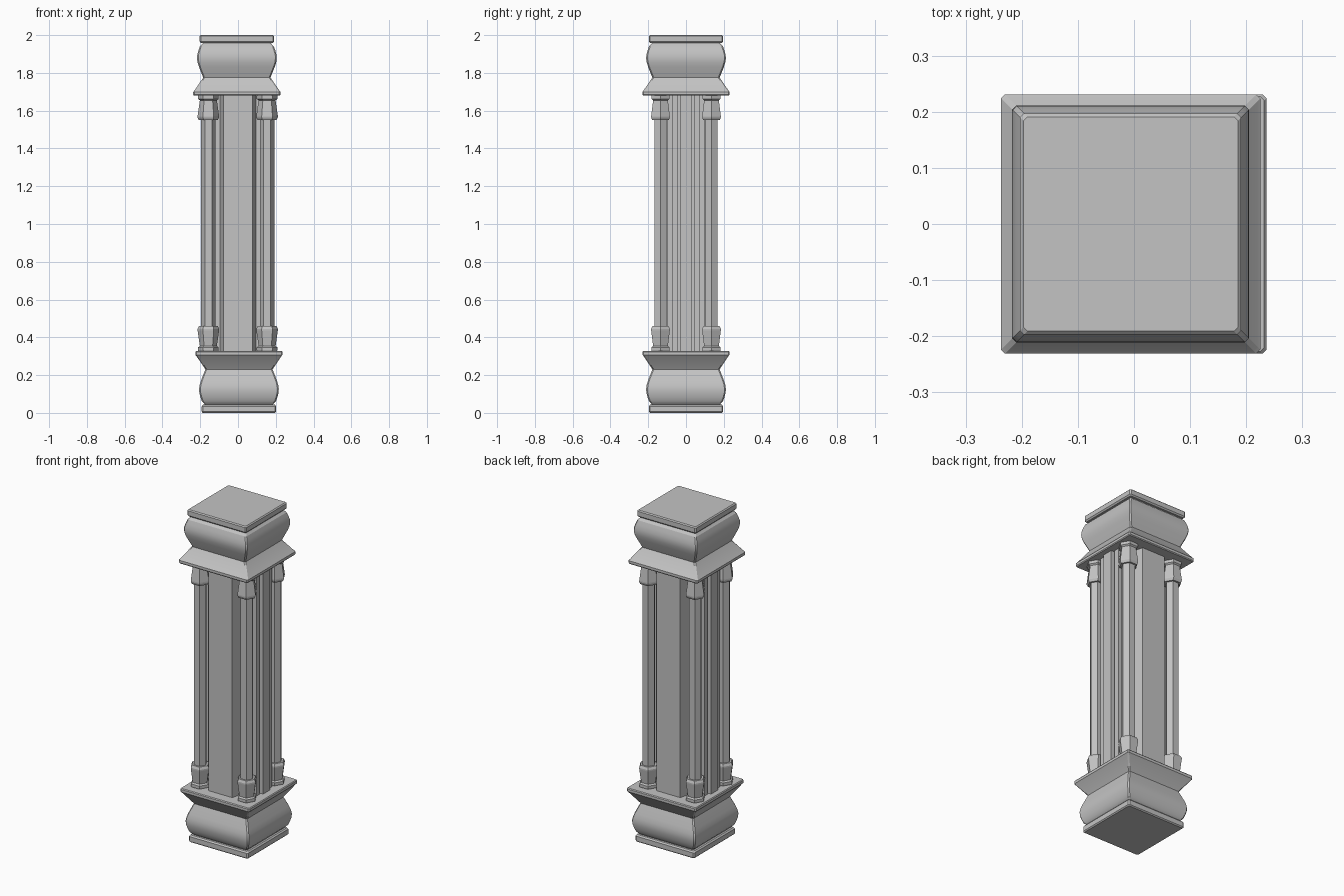
import bpy
import bmesh
from math import cos, sin, pi, radians

if "Cube" in bpy.data.objects:
    bpy.data.objects.remove(bpy.data.objects["Cube"])

stone = bpy.data.materials.new("grey stone")
stone.use_nodes = True
colour = (0.55, 0.55, 0.55, 1)
stone.diffuse_color = colour
stone.node_tree.nodes["Principled BSDF"].inputs["Base Color"].default_value = colour


def loft(name, rings, smooth=False):
    """Bridge matching closed rings of points and cap both ends."""
    bm = bmesh.new()
    loops = [[bm.verts.new(p) for p in ring] for ring in rings]
    n = len(loops[0])
    for a, b in zip(loops, loops[1:]):
        for i in range(n):
            j = (i + 1) % n
            bm.faces.new((a[i], a[j], b[j], b[i]))
    bm.faces.new(loops[0])
    bm.faces.new(loops[-1])
    bmesh.ops.recalc_face_normals(bm, faces=bm.faces)
    mesh = bpy.data.meshes.new(name)
    bm.to_mesh(mesh)
    bm.free()
    mesh.materials.append(stone)
    obj = bpy.data.objects.new(name, mesh)
    bpy.context.collection.objects.link(obj)
    if smooth:
        bpy.ops.object.select_all(action="DESELECT")
        bpy.context.view_layer.objects.active = obj
        obj.select_set(True)
        bpy.ops.object.shade_smooth_by_angle(angle=radians(25))
    return obj


def square_ring(half, z, cx, cut=0.007):
    """Square outline with small cut corners."""
    a, b = half, half - cut
    outline = [(a, -b), (a, b), (b, a), (-b, a), (-a, b), (-a, -b), (-b, -a), (b, -a)]
    return [(cx + x, y, z) for x, y in outline]


def hex_ring(radius, z, cx, cy):
    return [(cx + radius * cos(i * pi / 3), cy + radius * sin(i * pi / 3), z)
            for i in range(6)]


# Moulding profiles: (half width, height) for the head, mirrored for the foot
plate = [(0.191, 2.0), (0.197, 1.994), (0.197, 1.966), (0.19, 1.958), (0.18, 1.957)]
cushion = [(0.18, 1.957), (0.186, 1.95), (0.196, 1.94), (0.204, 1.918), (0.21, 1.895),
           (0.211, 1.875), (0.208, 1.855), (0.2, 1.83), (0.178, 1.775)]
flange = [(0.178, 1.775), (0.226, 1.705), (0.231, 1.7), (0.231, 1.685), (0.227, 1.68)]
parts = {"plate": plate, "cushion": cushion, "flange": flange}

for part, profile in parts.items():
    loft("top_" + part, [square_ring(r, z, -0.006) for r, z in profile], True)
    loft("bottom_" + part,
         [square_ring(r, (2 - z) * 1.025, 0.005) for r, z in profile], True)

# Fluted shaft: one quarter of the cross-section, mirrored round
FOOT, HEAD = 0.325, 1.685
quarter = [(0.19, 0.033), (0.15, 0.033), (0.15, 0.045), (0.175, 0.045),
           (0.175, 0.075), (0.13, 0.075), (0.13, 0.1), (0.096, 0.1), (0.078, 0.167)]
section = quarter + [(-x, y) for x, y in reversed(quarter)]
section += [(-x, -y) for x, y in section]
loft("fluted_shaft", [[(x, y, z) for x, y in section] for z in (FOOT, HEAD)])

# Hexagonal corner columns with flared collars
collar = [(0.053, 0.0), (0.055, 0.005), (0.055, 0.02), (0.045, 0.027),
          (0.057, 0.11), (0.057, 0.118), (0.05, 0.132), (0.037, 0.132)]
for side, cx in (("left", 0.154), ("right", -0.157)):
    for end, cy in (("front", -0.135), ("back", 0.135)):
        tag = end + "_" + side
        loft("column_" + tag, [hex_ring(0.038, z, cx, cy) for z in (FOOT, HEAD)])
        loft("upper_collar_" + tag,
             [hex_ring(r, 1.682 - h, cx, cy) for r, h in collar])
        loft("lower_collar_" + tag,
             [hex_ring(r, 0.327 + h, cx, cy) for r, h in collar])
